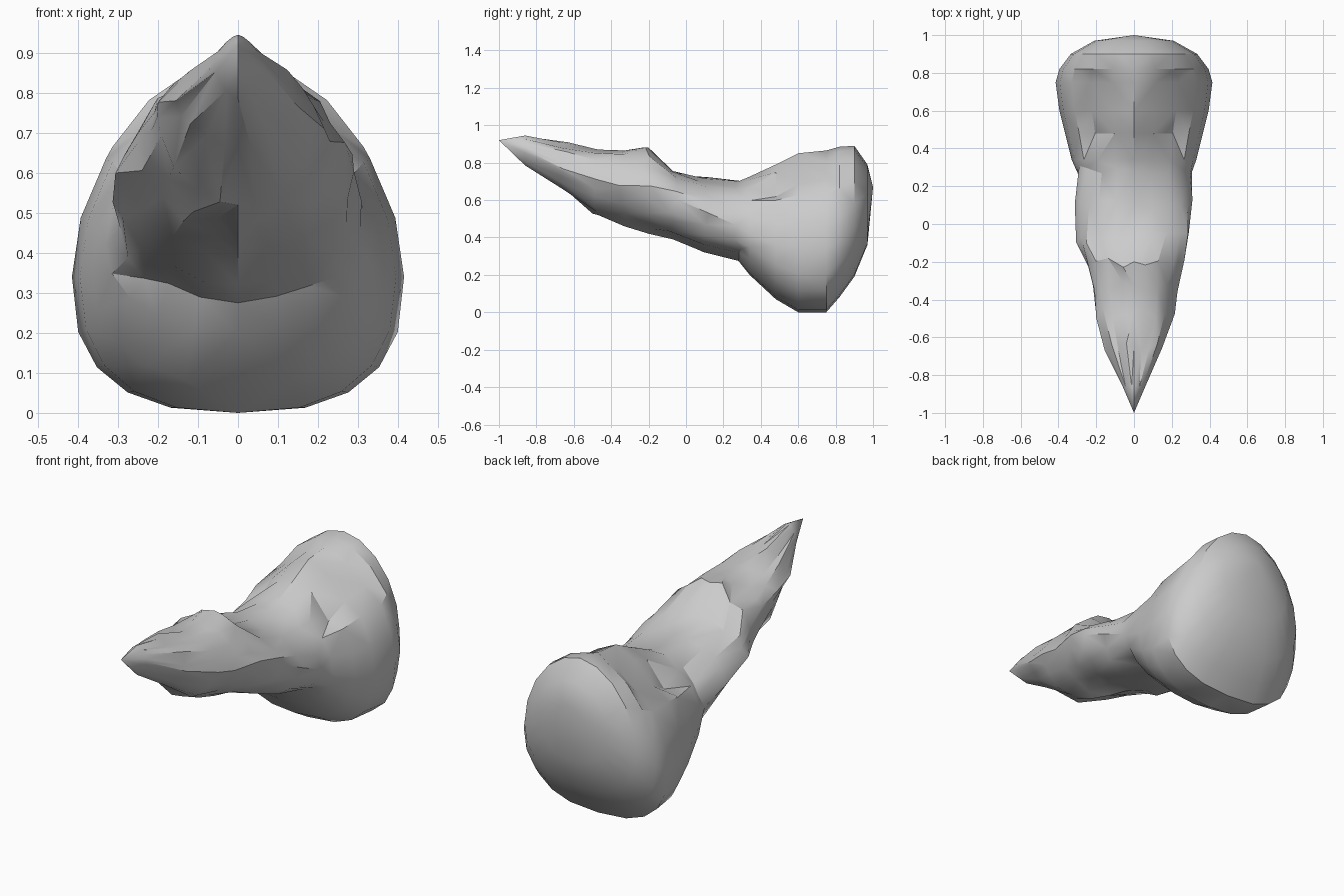
import bpy, bmesh, math, random

if "Cube" in bpy.data.objects:
    bpy.data.objects.remove(bpy.data.objects["Cube"])
random.seed(4)
N = 20

# cross-sections: y, half width, z bottom, z widest, z top, lower power, upper power
SECTIONS = [
    (-0.86, 0.06, 0.785, 0.87, 0.945, 1.5, 1.5),
    (-0.65, 0.155, 0.66, 0.78, 0.905, 1.5, 1.7),
    (-0.47, 0.21, 0.52, 0.72, 0.87, 1.5, 1.8),
    (-0.33, 0.23, 0.46, 0.69, 0.865, 1.5, 1.8),
    (-0.20, 0.26, 0.42, 0.66, 0.88, 1.6, 1.6),
    (-0.07, 0.305, 0.39, 0.60, 0.755, 1.7, 2.0),
    (0.10, 0.305, 0.32, 0.54, 0.715, 1.8, 2.1),
    (0.28, 0.305, 0.275, 0.46, 0.70, 2.0, 2.0),
    (0.34, 0.33, 0.20, 0.42, 0.725, 2.1, 1.95),
    (0.48, 0.365, 0.07, 0.36, 0.79, 2.3, 1.85),
    (0.60, 0.395, 0.0, 0.34, 0.85, 2.5, 1.85),
    (0.75, 0.415, 0.0, 0.34, 0.865, 2.6, 1.85),
    (0.82, 0.395, 0.08, 0.38, 0.885, 2.4, 1.85),
    (0.90, 0.335, 0.19, 0.45, 0.89, 2.3, 1.9),
    (0.97, 0.21, 0.36, 0.57, 0.79, 2.1, 2.0),
]


def ring(section):
    y, w, zb, zw, zt, pb, pt = section
    pts = []
    for i in range(N):
        a = 2 * math.pi * i / N
        c, s = math.cos(a), math.sin(a)
        p, h = (pt, zt - zw) if s > 0 else (pb, zw - zb)
        x = w * math.copysign(abs(c) ** (2 / p), c)
        z = zw + h * math.copysign(abs(s) ** (2 / p), s)
        yy = y
        # paired hollows on the upper face of the bulb
        if s > 0.2 and 0.4 < y < 0.8:
            z -= 0.1 * math.exp(-((abs(x) - 0.18) / 0.06) ** 2)
        # chipped facets on the narrow part
        if -0.8 < y < 0.3 and abs(c) > 0.05:
            x *= 1 + random.uniform(-0.06, 0.03)
            z += random.uniform(-0.017, 0.017)
            yy += random.uniform(-0.03, 0.03)
        pts.append((x, yy, z))
    return pts


# one closed skin lofted from tip to rounded back
bm = bmesh.new()
rings = [[bm.verts.new(p) for p in ring(s)] for s in SECTIONS]
tip = bm.verts.new((0, -1, 0.92))
back = bm.verts.new((0, 1, 0.67))
for a, b in zip(rings, rings[1:]):
    for i in range(N):
        j = (i + 1) % N
        bm.faces.new((a[i], a[j], b[j], b[i]))
for i in range(N):
    j = (i + 1) % N
    bm.faces.new((tip, rings[0][j], rings[0][i]))
    bm.faces.new((back, rings[-1][i], rings[-1][j]))
bmesh.ops.triangulate(bm, faces=bm.faces[:])
bmesh.ops.recalc_face_normals(bm, faces=bm.faces[:])
me = bpy.data.meshes.new("pointed_rock_body")
bm.to_mesh(me)
bm.free()
body = bpy.data.objects.new("pointed_rock_body", me)
bpy.context.collection.objects.link(body)
bpy.context.view_layer.objects.active = body
body.select_set(True)
bpy.ops.object.shade_smooth_by_angle(angle=math.radians(30))
